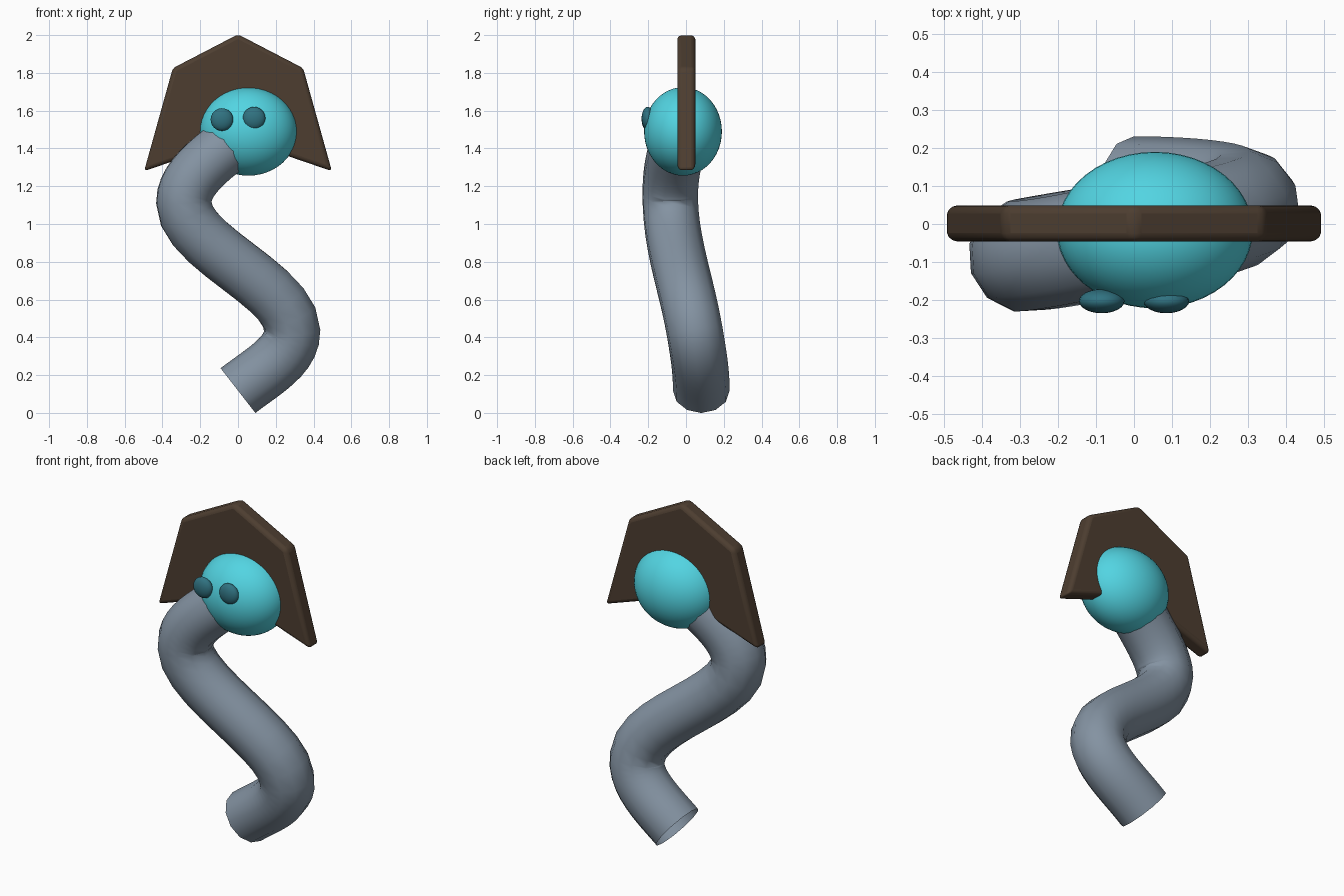
import bpy, bmesh

if "Cube" in bpy.data.objects:
    bpy.data.objects.remove(bpy.data.objects["Cube"])

def material(name, rgb):
    m = bpy.data.materials.new(name)
    m.diffuse_color = (*rgb, 1)
    m.use_nodes = True
    m.node_tree.nodes["Principled BSDF"].inputs["Base Color"].default_value = m.diffuse_color
    return m

def ellipsoid(name, loc, radii, mat, segs=48, rings=24):
    bpy.ops.mesh.primitive_uv_sphere_add(segments=segs, ring_count=rings, radius=1, location=loc)
    ob = bpy.context.object
    ob.name = name
    ob.scale = radii
    bpy.ops.object.shade_smooth()
    ob.data.materials.append(mat)
    return ob

teal = material("teal", (0.085, 0.66, 0.76))
dark_teal = material("dark_teal", (0.03, 0.17, 0.22))
brown = material("brown", (0.075, 0.048, 0.03))
slate = material("slate", (0.23, 0.29, 0.36))

# S-shaped open tube body: (point, left handle, right handle)
path = [
    ((0, 0.081, 0.118), (-0.08, 0.081, 0.055), (0.13, 0.081, 0.219)),
    ((0.287, 0.045, 0.435), (0.287, 0.068, 0.3), (0.287, 0.003, 0.68)),
    ((-0.287, -0.083, 1.115), (-0.287, -0.075, 0.87), (-0.287, -0.087, 1.24)),
    ((-0.01, -0.03, 1.447), (-0.145, -0.07, 1.345), (0.05, 0, 1.49)),
]
curve = bpy.data.curves.new("body", 'CURVE')
curve.dimensions = '3D'
curve.resolution_u = 10
curve.bevel_depth = 0.15
curve.bevel_resolution = 4
spline = curve.splines.new('BEZIER')
spline.bezier_points.add(len(path) - 1)
for p, (co, left, right) in zip(spline.bezier_points, path):
    p.handle_left_type = p.handle_right_type = 'FREE'
    p.co, p.handle_left, p.handle_right = co, left, right
curve.materials.append(slate)
body = bpy.data.objects.new("body", curve)
bpy.context.collection.objects.link(body)

# Head and eyes
ellipsoid("head", (0.055, -0.016, 1.49), (0.258, 0.206, 0.234), teal)
for side, z in ((-1, 1.553), (1, 1.56)):
    ellipsoid("eye", (0.085 * side, -0.203, z), (0.06, 0.032, 0.06), dark_teal, 24, 12)

# Flat hood plate: extruded outline with rounded edges
half = [(0.345, 1.825), (0.497, 1.28)]
outline = [(0, 2.004)] + half + [(0, 1.45)] + [(-x, z) for x, z in reversed(half)]
bm = bmesh.new()
face = bm.faces.new([bm.verts.new((x, -0.046, z)) for x, z in outline])
ext = bmesh.ops.extrude_face_region(bm, geom=[face])
bmesh.ops.translate(bm, vec=(0, 0.095, 0),
                    verts=[v for v in ext["geom"] if isinstance(v, bmesh.types.BMVert)])
bmesh.ops.recalc_face_normals(bm, faces=bm.faces)
mesh = bpy.data.meshes.new("hood")
bm.to_mesh(mesh)
bm.free()
hood = bpy.data.objects.new("hood", mesh)
bpy.context.collection.objects.link(hood)
mesh.materials.append(brown)
bevel = hood.modifiers.new("bevel", 'BEVEL')
bevel.width = 0.022
bevel.segments = 3
bpy.ops.object.select_all(action='DESELECT')
hood.select_set(True)
bpy.context.view_layer.objects.active = hood
bpy.ops.object.shade_smooth_by_angle()
